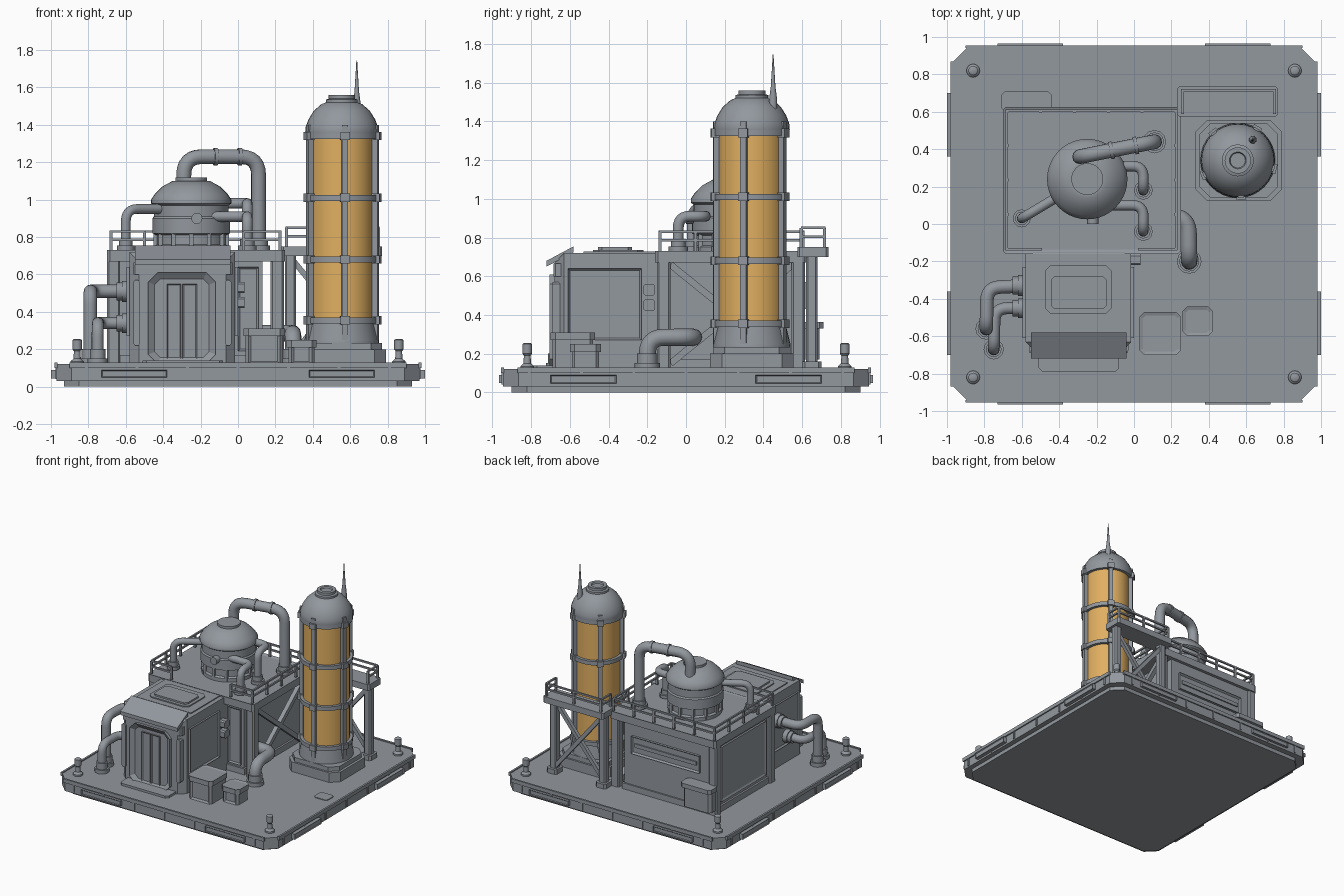
import bpy, bmesh
from math import pi, sin, cos, radians
from mathutils import Vector

if "Cube" in bpy.data.objects:
    bpy.data.objects.remove(bpy.data.objects["Cube"])


def material(name, rgb):
    mat = bpy.data.materials.new(name)
    mat.use_nodes = True
    mat.diffuse_color = (*rgb, 1)
    mat.node_tree.nodes["Principled BSDF"].inputs["Base Color"].default_value = (*rgb, 1)
    return mat


STEEL = material("steel grey", (0.29, 0.315, 0.345))
AMBER = material("amber glass", (0.75, 0.43, 0.12))
smooth_parts = []


def finish(name, bm, mat=STEEL, smooth=False):
    bmesh.ops.recalc_face_normals(bm, faces=bm.faces)
    mesh = bpy.data.meshes.new(name)
    bm.to_mesh(mesh)
    bm.free()
    ob = bpy.data.objects.new(name, mesh)
    bpy.context.collection.objects.link(ob)
    mesh.materials.append(mat)
    if smooth:
        smooth_parts.append(ob)
    return ob


def prism(name, outline, low, high, axis=2):
    """Extrude a 2D outline along one axis."""
    bm = bmesh.new()
    rings = []
    for h in (low, high):
        ring = []
        for u, v in outline:
            co = [u, v]
            co.insert(axis, h)
            ring.append(bm.verts.new(co))
        rings.append(ring)
        bm.faces.new(ring)
    n = len(outline)
    for i in range(n):
        j = (i + 1) % n
        bm.faces.new((rings[0][i], rings[0][j], rings[1][j], rings[1][i]))
    return finish(name, bm)


def block(name, x, y, z, cut=0, axis=2):
    """Box from three ranges, corners cut around the given axis."""
    spans = [x, y, z]
    low, high = spans.pop(axis)
    (a, b), (c, d) = spans
    if cut:
        outline = [(a + cut, c), (b - cut, c), (b, c + cut), (b, d - cut),
                   (b - cut, d), (a + cut, d), (a, d - cut), (a, c + cut)]
    else:
        outline = [(a, c), (b, c), (b, d), (a, d)]
    return prism(name, outline, low, high, axis)


def recess(ob, direction, border, depth):
    """Inset the face pointing in a direction and push it inward."""
    bm = bmesh.new()
    bm.from_mesh(ob.data)
    bm.normal_update()
    face = max(bm.faces, key=lambda f: f.normal.dot(Vector(direction)))
    bmesh.ops.inset_region(bm, faces=[face], thickness=border, depth=0)
    bmesh.ops.translate(bm, verts=face.verts, vec=Vector(direction) * -depth)
    bm.to_mesh(ob.data)
    bm.free()


def lathe(name, x, y, profile, segments=32, mat=STEEL, closed=False):
    """Revolve (radius, height) points about a vertical axis."""
    bm = bmesh.new()
    rings = [[bm.verts.new((x + r * cos(2 * pi * i / segments), y + r * sin(2 * pi * i / segments), z))
              for i in range(segments)] for r, z in profile]
    pairs = list(zip(rings, rings[1:]))
    if closed:
        pairs.append((rings[-1], rings[0]))
    else:
        bm.faces.new(rings[0])
        bm.faces.new(rings[-1])
    for low, high in pairs:
        for i in range(segments):
            j = (i + 1) % segments
            bm.faces.new((low[i], low[j], high[j], high[i]))
    return finish(name, bm, mat, True)


def pipe(name, points, radius, bend=0.08):
    """Round tube through points with rounded corners."""
    pts = [Vector(p) for p in points]
    path = [pts[0]]
    for before, p, after in zip(pts, pts[1:], pts[2:]):
        a = p + (before - p).normalized() * bend
        b = p + (after - p).normalized() * bend
        for k in range(7):
            t = k / 6
            path.append(a * (1 - t) ** 2 + p * 2 * t * (1 - t) + b * t ** 2)
    path.append(pts[-1])
    curve = bpy.data.curves.new(name, "CURVE")
    curve.dimensions = "3D"
    curve.bevel_depth, curve.bevel_resolution, curve.use_fill_caps = radius, 4, True
    spline = curve.splines.new("POLY")
    spline.points.add(len(path) - 1)
    for sp, co in zip(spline.points, path):
        sp.co = (*co, 1)
    helper = bpy.data.objects.new(name + "_path", curve)
    bm = bmesh.new()
    bm.from_mesh(bpy.data.meshes.new_from_object(helper))
    bpy.data.objects.remove(helper)
    return finish(name, bm, STEEL, True)


def collar(name, point, direction, radius, length=0.04):
    p = Vector(point)
    return pipe(name, [p, p + Vector(direction) * length], radius)


def beam(name, a, b, width):
    a, b = Vector(a), Vector(b)
    w, h = width / 2, (b - a).length / 2
    ob = block(name, (-w, w), (-w, w), (-h, h))
    ob.location = (a + b) / 2
    ob.rotation_euler = (b - a).to_track_quat("Z", "Y").to_euler()
    return ob


def railing(name, corners, floor):
    """Two rails and evenly spaced posts along a path."""
    for a, b in zip(corners, corners[1:]):
        for h in (0.055, 0.1):
            beam(name + "_rail", (*a, floor + h), (*b, floor + h), 0.013)
        a, b = Vector(a), Vector(b)
        count = max(1, round((b - a).length / 0.2))
        for i in range(count + 1):
            p = a.lerp(b, i / count)
            beam(name + "_post", (*p, floor), (*p, floor + 0.1), 0.016)


UP, FLOOR, ROOF = (0, 0, 1), 0.122, 0.73

# Platform with edge plates, rim and corner bollards
block("platform_foot", (-0.93, 0.93), (-0.9, 0.9), (0, 0.04), 0.08)
block("platform", (-0.97, 0.97), (-0.945, 0.945), (0.03, FLOOR), 0.08)
for s in (-1, 1):
    block("rim_side", sorted((s * 0.965, s * 0.98)), (-0.87, 0.87), (0.1, 0.13))
    block("rim_end", (-0.9, 0.9), sorted((s * 0.94, s * 0.955)), (0.1, 0.13))
    for t in (-1, 1):
        p = block("edge_plate_end", sorted((t * 0.38, t * 0.73)), sorted((s * 0.94, s * 0.965)), (0.05, 0.09))
        recess(p, (0, s, 0), 0.008, 0.006)
        p = block("edge_plate_side", sorted((s * 0.96, s)), sorted((t * 0.36, t * 0.7)), (0.045, 0.09))
        recess(p, (s, 0, 0), 0.008, 0.006)
        lathe("bollard", s * 0.86, t * 0.82, [(0.036, FLOOR), (0.036, 0.135), (0.02, 0.15), (0.017, 0.19),
              (0.025, 0.2), (0.025, 0.25), (0.017, 0.255)], 16)
    for i in range(-3, 4):
        beam("edge_rib_end", (i * 0.27, s * 0.945, 0.04), (i * 0.27, s * 0.945, FLOOR), 0.014)
        beam("edge_rib_side", (s * 0.97, i * 0.27, 0.04), (s * 0.97, i * 0.27, FLOOR), 0.014)
block("floor_hatch", (0.78, 0.9), (-0.15, -0.05), (FLOOR, 0.128), 0.015)

# Main building: walls, pillars, roof deck
block("building_walls", (-0.67, 0.13), (-0.11, 0.6), (FLOOR, 0.68))
block("building_skirt", (-0.685, 0.145), (-0.125, 0.612), (FLOOR, 0.17))
block("roof_deck", (-0.7, 0.25), (-0.16, 0.625), (0.67, ROOF), 0.015)
recess(bpy.data.objects["roof_deck"], UP, 0.025, 0.008)
for x in (-0.665, 0.21):
    for y in (-0.115, 0.58):
        block("pillar", (x - 0.035, x + 0.035), (y - 0.035, y + 0.035), (FLOOR, 0.68), 0.01)
beam("side_brace", (0.2, -0.08, 0.15), (0.2, 0.55, 0.66), 0.035)
beam("side_brace", (0.205, -0.08, 0.66), (0.205, 0.55, 0.15), 0.035)
back = block("back_panel", (-0.55, 0.06), (0.59, 0.62), (0.43, 0.57))
recess(back, (0, 1, 0), 0.015, 0.015)
block("back_strip", (-0.52, 0.03), (0.6, 0.615), (0.485, 0.515))
side = block("left_panel", (-0.685, -0.66), (-0.05, 0.52), (0.2, 0.64))
recess(side, (-1, 0, 0), 0.02, 0.008)
front = block("front_wall_panel", (0.0, 0.11), (-0.125, -0.1), (0.19, 0.64))
recess(front, (0, -1, 0), 0.015, 0.01)
block("back_cabinet", (-0.7, -0.45), (0.6, 0.69), (0.17, 0.34), 0.02)
block("back_cabinet_lid", (-0.71, -0.44), (0.6, 0.71), (0.33, 0.365), 0.02)
railing("roof_railing", [(-0.5, -0.135), (-0.68, -0.135), (-0.68, 0.605), (0.225, 0.605),
        (0.225, -0.135), (0.03, -0.135)], ROOF)

# Entrance house with bevelled front
house = block("entrance_house", (-0.58, -0.015), (-0.68, -0.1), (FLOOR, 0.72))
bm = bmesh.new()
bm.from_mesh(house.data)
edges = [e for e in bm.edges if all(v.co.y < -0.5 for v in e.verts) and any(v.co.z > 0.5 for v in e.verts)]
bmesh.ops.bevel(bm, geom=edges, offset=0.05, segments=1, affect="EDGES")
bm.to_mesh(house.data)
bm.free()
prism("awning", [(-0.72, 0.65), (-0.72, 0.68), (-0.58, 0.755), (-0.58, 0.725)], -0.55, -0.04, 0)
block("awning_lip", (-0.56, -0.03), (-0.685, -0.62), (0.6, 0.665), 0.01)
frame = block("door_frame", (-0.48, -0.12), (-0.705, -0.66), (FLOOR, 0.61), 0.05, 1)
recess(frame, (0, -1, 0), 0.045, 0.03)
for s in (-1, 1):
    leaf = block("door_leaf", sorted((-0.3 + s * 0.004, -0.3 + s * 0.08)), (-0.69, -0.67), (0.15, 0.55))
    recess(leaf, (0, -1, 0), 0.01, 0.005)
    wall = -0.2975 + s * 0.2825
    panel = block("house_side_panel", sorted((wall - s * 0.01, wall + s * 0.015)), (-0.61, -0.23), (0.27, 0.64))
    recess(panel, (s, 0, 0), 0.015, 0.012)
    block("front_grip", sorted((wall - s * 0.055, wall - s * 0.02)), (-0.69, -0.64), (0.22, 0.57), 0.01, 1)
block("doorstep", (-0.51, -0.08), (-0.79, -0.66), (FLOOR, 0.14), 0.02)
block("house_roof_seam", (-0.54, -0.05), (-0.53, -0.15), (0.715, 0.728))
block("roof_hatch_base", (-0.475, -0.12), (-0.48, -0.22), (0.72, 0.737), 0.03)
block("roof_hatch", (-0.445, -0.145), (-0.455, -0.28), (0.73, 0.75), 0.02)
for z in (0.42, 0.5):
    block("control_box", (-0.02, 0.035), (-0.22, -0.16), (z, z + 0.06), 0.01, 0)

# Round tank on the roof with its pipes
TX, TY = -0.25, 0.24
lathe("tank", TX, TY, [(0.2, ROOF - 0.01), (0.2, 0.75), (0.185, 0.76), (0.185, 0.81), (0.208, 0.82),
      (0.208, 0.9), (0.2, 0.91), (0.2, 0.97), (0.215, 0.98), (0.215, 1.0), (0.195, 1.03), (0.155, 1.07),
      (0.1, 1.1), (0.085, 1.1), (0.085, 1.118), (0.06, 1.118)], 40)
for i in range(12):
    a = i * pi / 6
    beam("tank_rib", (TX + 0.19 * cos(a), TY + 0.19 * sin(a), ROOF), (TX + 0.19 * cos(a), TY + 0.19 * sin(a), 0.83), 0.022)
collar("tank_valve", (-0.22, 0.05, 0.9), (0, -1, 0), 0.03, 0.05)
roof_pipes = [
    ("main_pipe", [(-0.29, 0.36, 1.02), (-0.29, 0.36, 1.23), (0.11, 0.44, 1.23), (0.11, 0.44, ROOF)], 0.04, 0.1),
    ("left_pipe", [(-0.4, 0.15, 0.95), (-0.6, 0.03, 0.95), (-0.6, 0.03, ROOF)], 0.026, 0.07),
    ("back_pipe", [(-0.1, 0.31, 0.98), (0.05, 0.31, 0.98), (0.05, 0.18, 0.98), (0.05, 0.18, ROOF)], 0.028, 0.06),
    ("near_pipe", [(-0.14, 0.1, 0.91), (0.05, 0.1, 0.91), (0.05, -0.04, 0.91), (0.05, -0.04, ROOF)], 0.028, 0.06)]
for name, points, r, bend in roof_pipes:
    pipe(name, points, r, bend)
    collar(name + "_flange", points[-1], UP, r + 0.022, 0.025)
    collar(name + "_sleeve", points[-1], UP, r + 0.01, 0.06)
for x in (-0.13, 0.0):
    collar("main_pipe_band", (x, 0.4 + x * 0.2 + 0.018, 1.23), (0.98, 0.196, 0), 0.047, 0.02)

# Pipes running to the platform floor
floor_pipes = [
    ("upper_wall_pipe", [(-0.57, -0.33, 0.51), (-0.785, -0.34, 0.51), (-0.79, -0.56, 0.51), (-0.79, -0.56, FLOOR)], 0.036, 0.07),
    ("lower_wall_pipe", [(-0.57, -0.45, 0.34), (-0.745, -0.45, 0.34), (-0.75, -0.67, 0.34), (-0.75, -0.67, FLOOR)], 0.032, 0.07),
    ("floor_pipe", [(0.12, 0.04, 0.285), (0.29, 0.04, 0.285), (0.295, -0.2, 0.285), (0.295, -0.2, FLOOR)], 0.044, 0.09)]
for name, points, r, bend in floor_pipes:
    pipe(name, points, r, bend)
    collar(name + "_flange", points[-1], UP, r + 0.022, 0.03)
    collar(name + "_sleeve", points[-1], UP, r + 0.01, 0.08)
    if r < 0.04:
        collar(name + "_wall_flange", points[0], (-1, 0, 0), r + 0.012, 0.08)
        collar(name + "_wall_ring", points[0], (-1, 0, 0), r + 0.02, 0.05)

# Storage crates
for name, x, y, top in (("large_crate", (0.04, 0.24), (-0.69, -0.48), 0.31), ("small_crate", (0.27, 0.41), (-0.59, -0.45), 0.25)):
    body = block(name, x, y, (FLOOR, top - 0.02), 0.015)
    recess(body, (0, -1, 0), 0.02, 0.01)
    lid = block(name + "_lid", (x[0] - 0.01, x[1] + 0.01), (y[0] - 0.01, y[1] + 0.01), (top - 0.04, top), 0.025)
    recess(lid, UP, 0.02, 0.006)

# Glass tower: plinth, amber column, five-bar cage, dome, spire
CX, CY = 0.555, 0.34
block("tower_plinth", (0.33, 0.79), (0.125, 0.555), (FLOOR, 0.2), 0.06)
block("tower_plinth_top", (0.35, 0.77), (0.14, 0.54), (0.2, 0.235), 0.06)
lathe("tower_base", CX, CY, [(0.2, 0.23), (0.2, 0.25), (0.18, 0.33), (0.18, 0.37)])
lathe("tower_glass", CX, CY, [(0.172, 0.36), (0.172, 1.35)], mat=AMBER)
for z in (0.355, 0.68, 1.01, 1.34):
    lathe("cage_ring", CX, CY, [(0.165, z - 0.016), (0.195, z - 0.016), (0.195, z + 0.016), (0.165, z + 0.016)], closed=True)
lathe("tower_dome", CX, CY, [(0.19, 1.33), (0.196, 1.36), (0.193, 1.39), (0.178, 1.43), (0.15, 1.475),
      (0.11, 1.51), (0.085, 1.52), (0.085, 1.535), (0.07, 1.54), (0.07, 1.56), (0.045, 1.56), (0.04, 1.55)])
for i in range(5):
    angle = radians(72 * i - 85)
    parts = [block("cage_bar", (0.17, 0.2), (-0.016, 0.016), (0.25, 1.4))]
    parts += [block("cage_clamp", (0.17, 0.212), (-0.025, 0.025), (z - 0.022, z + 0.022)) for z in (0.355, 0.68, 1.01, 1.34)]
    for ob in parts:
        ob.location = (CX, CY, 0)
        ob.rotation_euler.z = angle
lathe("spire", 0.635, 0.45, [(0.022, 1.44), (0.02, 1.52), (0.012, 1.58), (0.002, 1.745)], 12)

# Walkway behind the tower
block("walkway_deck", (0.23, 0.77), (0.575, 0.735), (0.7, 0.75), 0.012)
for x in (0.28, 0.72):
    block("walkway_leg", (x - 0.03, x + 0.03), (0.62, 0.68), (FLOOR, 0.71), 0.01)
    block("walkway_foot", (x - 0.045, x + 0.045), (0.6, 0.7), (FLOOR, 0.16), 0.015)
for a, b, y in ((0.17, 0.68, 0.64), (0.68, 0.17, 0.66)):
    beam("walkway_brace", (0.29, y, a), (0.71, y, b), 0.03)
railing("walkway_railing", [(0.26, 0.595), (0.26, 0.715), (0.75, 0.715), (0.75, 0.595)], 0.75)

# Smooth the round parts
bpy.ops.object.select_all(action="DESELECT")
for ob in smooth_parts:
    ob.select_set(True)
bpy.context.view_layer.objects.active = smooth_parts[0]
bpy.ops.object.shade_smooth_by_angle(angle=radians(35))
